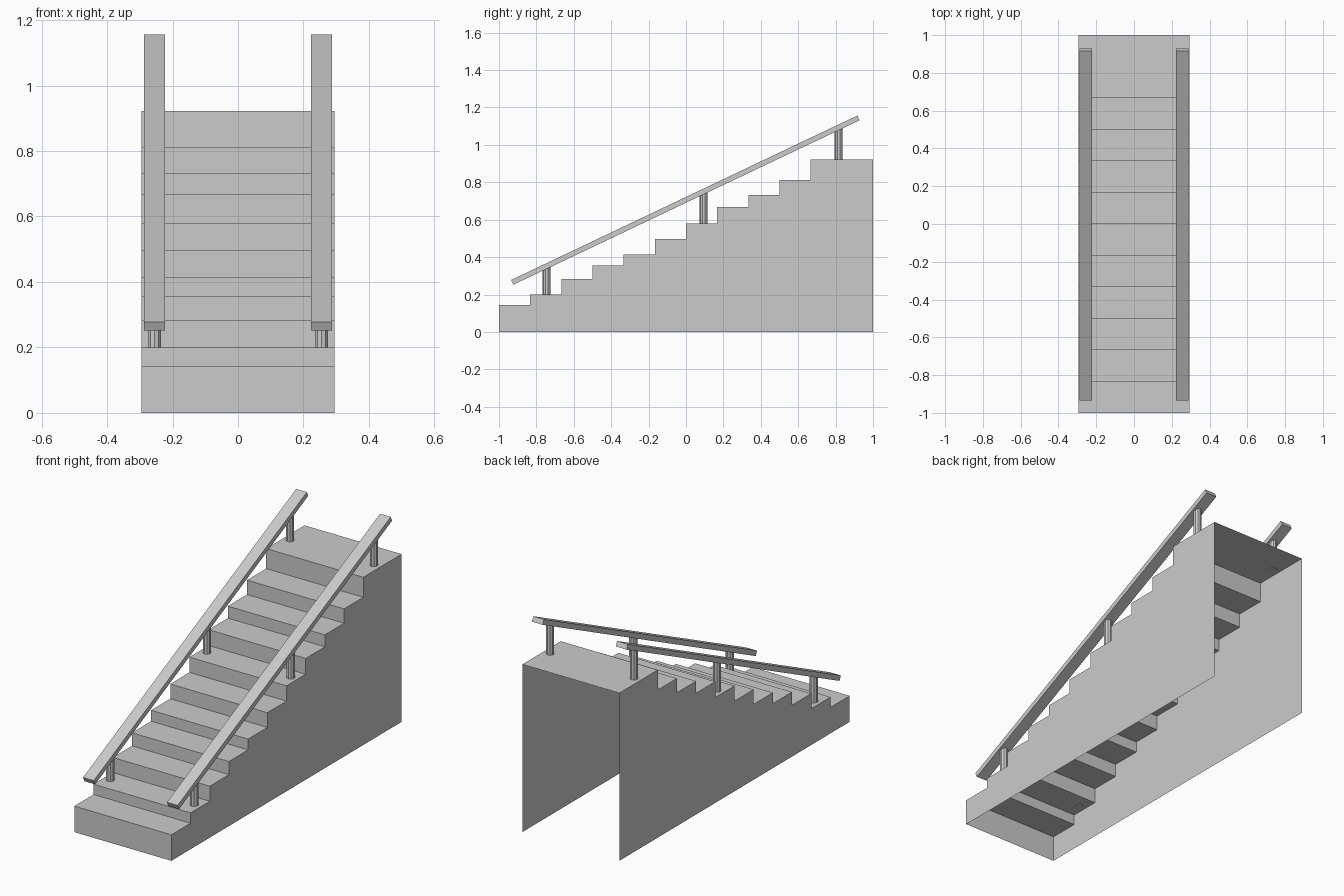
import bpy, bmesh, math
from mathutils import Matrix

if "Cube" in bpy.data.objects:
    bpy.data.objects.remove(bpy.data.objects["Cube"])

HALF_W = 0.295
HEIGHTS = [0.143, 0.20, 0.283, 0.355, 0.415, 0.496, 0.58, 0.667, 0.733, 0.812, 0.922]
RAIL_X, RAIL_Y, RAIL_Z = 0.255, -0.0035, 0.7045
SLOPE = math.atan2(0.879, 1.851)


def finish(bm, name):
    mesh = bpy.data.meshes.new(name)
    bm.to_mesh(mesh)
    bm.free()
    obj = bpy.data.objects.new(name, mesh)
    bpy.context.collection.objects.link(obj)
    return obj


# Stair shell: treads, risers and two thin side walls, open below and behind
profile = [(-1.0, 0.0)]
for i, h in enumerate(HEIGHTS):
    y0 = -1 + i / 6
    y1 = 1.0 if i == len(HEIGHTS) - 1 else y0 + 1 / 6
    profile += [(y0, h), (y1, h)]
bm = bmesh.new()
left, right = [[bm.verts.new((x, y, z)) for y, z in profile] for x in (-HALF_W, HALF_W)]
for i in range(len(profile) - 1):
    bm.faces.new((left[i], right[i], right[i + 1], left[i + 1]))
for side, x in ((left, -HALF_W), (right, HALF_W)):
    corner = bm.verts.new((x, 1.0, 0.0))
    loop = side + [corner]
    bm.faces.new(loop if x < 0 else loop[::-1])
finish(bm, "stair_body")

for side, sx in (("left", -1), ("right", 1)):
    # Sloping flat handrail
    bm = bmesh.new()
    bmesh.ops.create_cube(bm, size=1, matrix=Matrix.Diagonal((0.065, 2.049, 0.028, 1)))
    rail = finish(bm, side + "_handrail")
    rail.location = (sx * RAIL_X, RAIL_Y, RAIL_Z)
    rail.rotation_euler.x = SLOPE

    # Posts standing on the treads, ending inside the rail
    for n, (y, base) in enumerate(((-0.745, 0.20), (0.094, 0.58), (0.816, 0.922))):
        bottom = base - 0.003
        top = RAIL_Z + math.tan(SLOPE) * (y - RAIL_Y) - 0.005
        bm = bmesh.new()
        bmesh.ops.create_cone(bm, cap_ends=True, segments=10, radius1=0.0215,
                              radius2=0.0215, depth=top - bottom)
        post = finish(bm, f"{side}_post_{n + 1}")
        post.location = (sx * RAIL_X, y, (top + bottom) / 2)
